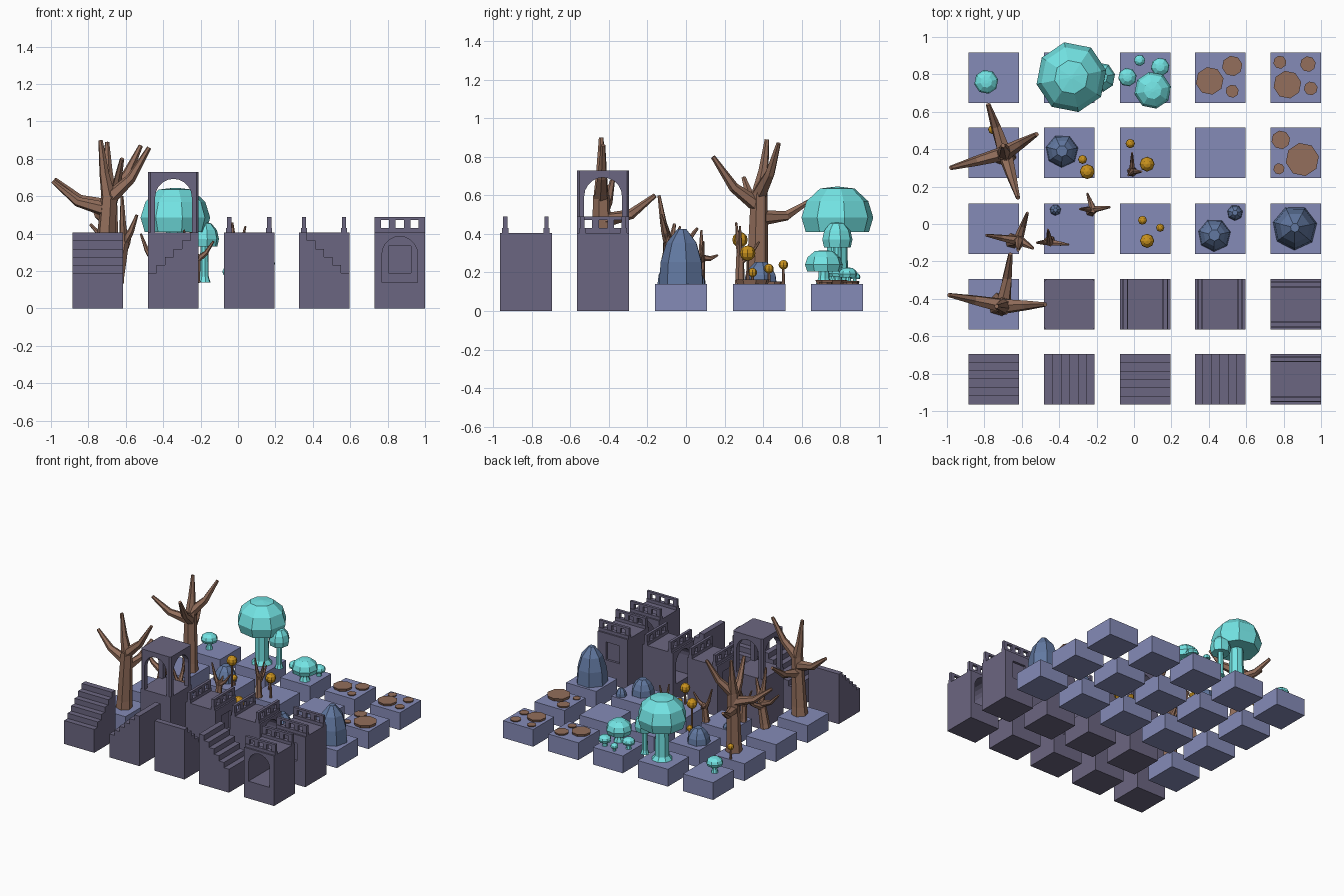
import bpy, bmesh, math
from mathutils import Vector, Matrix

if "Cube" in bpy.data.objects:
    bpy.data.objects.remove(bpy.data.objects["Cube"])

def mat(name, r, g, b):
    m = bpy.data.materials.new(name)
    m.diffuse_color = [(c / 255) ** 2.2 for c in (r, g, b)] + [1]
    m.use_nodes = True
    m.node_tree.nodes["Principled BSDF"].inputs["Base Color"].default_value = m.diffuse_color
    return m

STONE = mat("stone", 107, 102, 128)
SOIL = mat("soil", 132, 138, 182)
TEAL = mat("teal", 115, 228, 228)
BARK = mat("bark", 146, 110, 92)
GOLD = mat("gold", 200, 145, 35)
ROCK = mat("rock", 98, 120, 160)

COLS = [-0.75, -0.345, 0.06, 0.46, 0.865]
ROWS = [-0.83, -0.43, -0.025, 0.38, 0.782]
H = 0.135      # half tile width
TOP = 0.14     # low tile height
DECK = 0.405   # stone block height

def finish(name, bm, m):
    bmesh.ops.recalc_face_normals(bm, faces=bm.faces)
    me = bpy.data.meshes.new(name)
    bm.to_mesh(me)
    bm.free()
    me.materials.append(m)
    o = bpy.data.objects.new(name, me)
    bpy.context.collection.objects.link(o)
    return o

def add_box(bm, lo, hi):
    c = [(a + b) / 2 for a, b in zip(lo, hi)]
    s = [b - a for a, b in zip(lo, hi)]
    return bmesh.ops.create_cube(bm, size=1, matrix=Matrix.Translation(c) @ Matrix.Diagonal((*s, 1)))

def box(name, lo, hi, m):
    bm = bmesh.new()
    add_box(bm, lo, hi)
    return finish(name, bm, m)

def prism(name, pts, half, m, loc, turn):
    # x-z outline extruded along local y, then turned about z
    bm = bmesh.new()
    f = bm.faces.new([bm.verts.new((x, -half, z)) for x, z in pts])
    r = bmesh.ops.extrude_face_region(bm, geom=[f])
    bmesh.ops.translate(bm, vec=(0, 2 * half, 0), verts=[v for v in r["geom"] if isinstance(v, bmesh.types.BMVert)])
    bm.transform(Matrix.Translation((*loc, 0)) @ Matrix.Rotation(math.radians(turn), 4, "Z"))
    return finish(name, bm, m)

def cut(o, c):
    c.hide_render = True
    md = o.modifiers.new("cut", "BOOLEAN")
    md.operation, md.object, md.solver = "DIFFERENCE", c, "EXACT"
    bpy.context.view_layer.objects.active = o
    bpy.ops.object.modifier_apply(modifier="cut")
    bpy.data.objects.remove(c)

def lathe(name, prof, m, loc, n=8, spin=0.2):
    bm = bmesh.new()
    rings = []
    for r, z in prof:
        rings.append([bm.verts.new((loc[0] + r * math.cos(spin + i * math.tau / n),
                                    loc[1] + r * math.sin(spin + i * math.tau / n), z)) for i in range(n)])
    for a, b in zip(rings, rings[1:]):
        for i in range(n):
            j = (i + 1) % n
            bm.faces.new((a[i], a[j], b[j], b[i]))
    bm.faces.new(rings[0][::-1])
    bm.faces.new(rings[-1])
    return finish(name, bm, m)

def add_tube(bm, pts, r0, r1, n=6):
    pts = [Vector(p) for p in pts]
    rings = []
    for k, p in enumerate(pts):
        t = pts[min(k + 1, len(pts) - 1)] - pts[max(k - 1, 0)]
        u = t.cross(Vector((0.3, 1, 0.1))).normalized()
        w = t.cross(u).normalized()
        r = r0 + (r1 - r0) * k / (len(pts) - 1)
        rings.append([bm.verts.new(p + r * (u * math.cos(i * math.tau / n) + w * math.sin(i * math.tau / n))) for i in range(n)])
    for a, b in zip(rings, rings[1:]):
        for i in range(n):
            j = (i + 1) % n
            bm.faces.new((a[i], a[j], b[j], b[i]))
    bm.faces.new(rings[0])
    bm.faces.new(rings[-1])

def tree(name, base, fork, tips, r):
    # trunk up to the fork, then branches that bend upward to each tip
    bm = bmesh.new()
    b, f = Vector(base), Vector(fork)
    add_tube(bm, [b, b.lerp(f, 0.15), b.lerp(f, 0.6), f], r * 1.15, r * 0.8)
    for i, t in enumerate(tips):
        t = Vector(t)
        s = b.lerp(f, 0.97 - 0.13 * (i % 3))
        mid = s.lerp(t, 0.55)
        mid.z -= 0.12 * (t - s).length
        add_tube(bm, [s, mid, t], r * 0.75, r * 0.22)
    return finish(name, bm, BARK)

def mushroom(x, y, r, bottom, h):
    lathe("mushroom_stem", [(r * 0.42, TOP), (r * 0.3, TOP + 0.03), (r * 0.27, bottom + 0.02)], TEAL, (x, y))
    lathe("mushroom_cap", [(r * 0.3, bottom + 0.005), (r * 0.88, bottom), (r, bottom + h * 0.32),
          (r * 0.86, bottom + h * 0.68), (r * 0.48, bottom + h * 0.96), (0.01, bottom + h)], TEAL, (x, y))

def rock(x, y, r, h, top=0.35):
    lathe("rock", [(r, TOP), (r * 0.93, TOP + h * 0.4), (r * 0.68, TOP + h * 0.75), (r * top, TOP + h)], ROCK, (x, y), 7)

def berry(x, y, z, r):
    bm = bmesh.new()
    add_tube(bm, [(x, y, TOP), (x, y, z)], 0.009, 0.006)
    finish("berry_stalk", bm, BARK)
    bm = bmesh.new()
    bmesh.ops.create_uvsphere(bm, u_segments=8, v_segments=6, radius=r, matrix=Matrix.Translation((x, y, z)))
    finish("berry", bm, GOLD)

# low ground tiles
for j, y in enumerate(ROWS):
    for i, x in enumerate(COLS):
        if j >= 2 or (j == 1 and i == 0):
            box("ground_tile", (x - H, y - H, 0), (x + H, y + H, TOP), SOIL)

# four stair blocks, each turned to a different side
steps = [(-H, 0)]
for k in range(6):
    z = 0.19 + 0.043 * k
    steps += [(-H + 0.045 * k, z), (-H + 0.045 * (k + 1), z)]
steps.append((H, 0))
for x, turn in zip(COLS, (90, 0, -90, 180)):
    prism("stairs", steps, H, STONE, (x, ROWS[0]), turn)

def arch(r, z0, spring):
    return [(-r, z0), (r, z0)] + [(r * math.cos(a * math.pi / 10), spring + r * math.sin(a * math.pi / 10)) for a in range(11)]

# wall blocks with pierced parapets: arched passages or shallow panels
for i, j, turn, passage in ((4, 0, 0, True), (4, 1, 0, False), (3, 1, 90, True), (2, 1, 90, False)):
    x, y = COLS[i], ROWS[j]
    o = box("wall_block", (x - H, y - H, 0), (x + H, y + H, DECK), STONE)
    if passage:
        cut(o, prism("cutter", arch(0.095, TOP, 0.29), 0.2, STONE, (x, y), turn))
    else:
        for s in (-1, 1):
            d = Vector((0, s * H, 0)) if turn == 0 else Vector((s * H, 0, 0))
            cut(o, prism("cutter", [(-0.06, 0.19), (0.06, 0.19), (0.06, 0.335), (-0.06, 0.335)], 0.018,
                         STONE, (x + d.x, y + d.y), turn))
    bm = bmesh.new()
    for s in (-1, 1):
        c = s * 0.107
        add_box(bm, (-H, c - 0.016, DECK), (H, c + 0.016, 0.43))
        add_box(bm, (-H, c - 0.011, 0.472), (H, c + 0.011, 0.49))
        for k in range(4):
            px = -0.1175 + k * 0.0783
            add_box(bm, (px - 0.0175, c - 0.011, 0.43), (px + 0.0175, c + 0.011, 0.472))
    bm.transform(Matrix.Translation((x, y, 0)) @ Matrix.Rotation(math.radians(turn), 4, "Z"))
    finish("parapet", bm, STONE)

# open arched tower
tx, ty = COLS[1], ROWS[1]
box("tower_base", (tx - H, ty - H, 0), (tx + H, ty + H, DECK), STONE)
c, k = H, 0.012
bm = bmesh.new()
f = bm.faces.new([bm.verts.new((tx + a, ty + b, DECK)) for a, b in
                  ((c, k - c), (c, c - k), (c - k, c), (k - c, c), (-c, c - k), (-c, k - c), (k - c, -c), (c - k, -c))])
r = bmesh.ops.extrude_face_region(bm, geom=[f])
bmesh.ops.translate(bm, vec=(0, 0, 0.73 - DECK), verts=[v for v in r["geom"] if isinstance(v, bmesh.types.BMVert)])
tower = finish("tower_arches", bm, STONE)
for turn in (0, 90):
    cut(tower, prism("cutter", arch(0.098, DECK - 0.05, 0.595), 0.3, STONE, (tx, ty), turn))

# large trees
tree("large_tree", (-0.69, 0.37, TOP), (-0.69, 0.38, 0.62),
     [(-0.7, 0.42, 0.89), (-0.98, 0.3, 0.69), (-0.78, 0.64, 0.57), (-0.52, 0.48, 0.87), (-0.62, 0.14, 0.80)], 0.055)
tree("large_tree", (-0.72, -0.43, TOP), (-0.69, -0.44, 0.60),
     [(-0.735, -0.44, 0.90), (-0.99, -0.38, 0.68), (-0.66, -0.16, 0.60), (-0.475, -0.43, 0.86)], 0.055)

# saplings
tree("sapling", (-0.65, -0.09, TOP), (-0.61, -0.09, 0.36),
     [(-0.62, -0.14, 0.60), (-0.79, -0.06, 0.45), (-0.57, 0.06, 0.43), (-0.54, -0.13, 0.5)], 0.036)
tree("sapling", (-0.45, -0.09, TOP), (-0.45, -0.1, 0.3),
     [(-0.46, -0.03, 0.44), (-0.35, -0.11, 0.36), (-0.52, -0.1, 0.4)], 0.026)
tree("sapling", (-0.23, 0.07, TOP), (-0.22, 0.08, 0.28),
     [(-0.25, 0.165, 0.29), (-0.13, 0.09, 0.36), (-0.29, 0.08, 0.42)], 0.026)
tree("sapling", (-0.01, 0.28, TOP), (-0.01, 0.28, 0.3),
     [(-0.03, 0.26, 0.46), (0.04, 0.28, 0.44), (-0.01, 0.38, 0.36)], 0.024)

# mushrooms
for p in ((-0.335, 0.785, 0.19, 0.41, 0.235), (-0.18, 0.785, 0.08, 0.33, 0.13), (-0.79, 0.76, 0.065, 0.2, 0.065),
          (0.1, 0.715, 0.1, 0.205, 0.11), (-0.035, 0.785, 0.05, 0.18, 0.05),
          (0.03, 0.875, 0.03, 0.165, 0.035), (0.14, 0.84, 0.05, 0.175, 0.05)):
    mushroom(*p)

# flat stumps
for x, y, r in ((0.405, 0.765, 0.075), (0.525, 0.845, 0.055), (0.525, 0.71, 0.035), (0.82, 0.745, 0.075),
                (0.78, 0.865, 0.035), (0.93, 0.855, 0.042), (0.945, 0.725, 0.037),
                (0.785, 0.45, 0.05), (0.9, 0.345, 0.09), (0.775, 0.295, 0.03)):
    lathe("stump", [(r * 0.9, TOP), (r, TOP + r * 0.27)], BARK, (x, y))

# rocks
rock(0.86, -0.02, 0.12, 0.285, 0.2)
for p in ((0.43, -0.06, 0.088, 0.12), (0.54, 0.06, 0.042, 0.06), (-0.385, 0.39, 0.088, 0.115), (-0.42, 0.075, 0.03, 0.04)):
    rock(*p)

# golden berries on stalks
for p in ((-0.755, 0.505, 0.24, 0.025), (-0.25, 0.28, 0.37, 0.04), (-0.275, 0.345, 0.2, 0.024), (0.07, 0.32, 0.30, 0.04),
          (-0.02, 0.43, 0.22, 0.025), (0.07, -0.09, 0.27, 0.038), (0.045, 0.02, 0.21, 0.024), (0.14, -0.02, 0.2, 0.022)):
    berry(*p)
